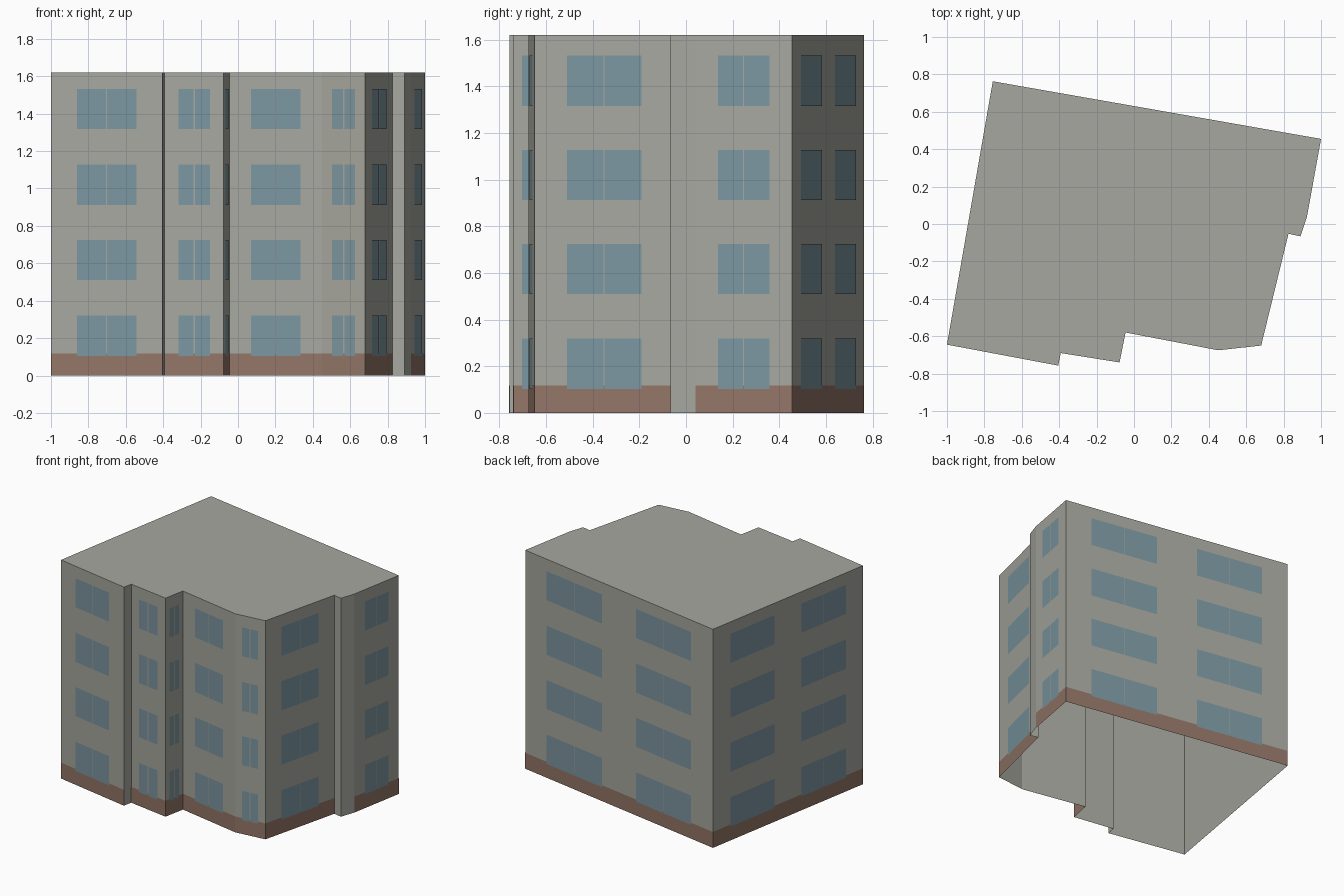
import bpy
import bmesh
from mathutils import Vector

cube = bpy.data.objects.get("Cube")
if cube:
    bpy.data.objects.remove(cube, do_unlink=True)

HEIGHT, PLINTH = 1.62, 0.118
FLOORS = [(0.103, 0.32), (0.51, 0.725), (0.912, 1.128), (1.317, 1.532)]

# Footprint corners, counter-clockwise from the front left
CORNERS = [(-1, -0.645), (-0.405, -0.757), (-0.392, -0.69), (-0.077, -0.74),
           (-0.045, -0.58), (0.45, -0.675), (0.68, -0.65), (0.826, -0.052),
           (0.89, -0.066), (0.925, 0.04), (1, 0.455), (-0.755, 0.763)]
BARE = {1, 7, 8}  # narrow returns without plinth or windows
SINGLE, DOUBLE = [(0.233, 0.767)], [(0.115, 0.41), (0.59, 0.885)]


def material(name, color):
    m = bpy.data.materials.new(name)
    m.use_nodes = True
    m.diffuse_color = (*color, 1)
    m.node_tree.nodes["Principled BSDF"].inputs["Base Color"].default_value = (*color, 1)
    return m


def finish(bm, name, mat):
    mesh = bpy.data.meshes.new(name)
    bm.to_mesh(mesh)
    bm.free()
    mesh.materials.append(mat)
    obj = bpy.data.objects.new(name, mesh)
    bpy.context.collection.objects.link(obj)


def wall_panel(bm, i, t0, t1, z0, z1, offset):
    """Thin upright panel on wall i, between two fractions of its length."""
    a = Vector((*CORNERS[i], 0))
    b = Vector((*CORNERS[(i + 1) % len(CORNERS)], 0))
    d = b - a
    out = Vector((d.y, -d.x, 0)).normalized() * offset
    bm.faces.new([bm.verts.new(a + d * t + out + Vector((0, 0, z)))
                  for t, z in ((t0, z0), (t1, z0), (t1, z1), (t0, z1))])


plaster = material("grey plaster", (0.39, 0.39, 0.35))
brick = material("brown plinth", (0.29, 0.18, 0.135))
glass = material("blue glass", (0.2, 0.305, 0.35))

# Walls and flat roof, open underneath
bm = bmesh.new()
low = [bm.verts.new((x, y, 0)) for x, y in CORNERS]
high = [bm.verts.new((x, y, HEIGHT)) for x, y in CORNERS]
for i in range(len(CORNERS)):
    j = (i + 1) % len(CORNERS)
    bm.faces.new((low[i], low[j], high[j], high[i]))
bm.faces.new(high)
finish(bm, "building_shell", plaster)

# Plinth band and window panes, laid just proud of the walls
plinth, panes = bmesh.new(), bmesh.new()
for i, corner in enumerate(CORNERS):
    if i in BARE:
        continue
    wall_panel(plinth, i, 0, 1, 0, PLINTH, 0.001)
    length = (Vector(CORNERS[(i + 1) % len(CORNERS)]) - Vector(corner)).length
    for start, end in (DOUBLE if length > 1 else SINGLE):
        mid = (start + end) / 2
        gap = (0.004 if length < 0.4 else 0.002) / length
        for z0, z1 in FLOORS:
            wall_panel(panes, i, start, mid - gap, z0, z1, 0.002)
            wall_panel(panes, i, mid + gap, end, z0, z1, 0.002)
finish(plinth, "plinth", brick)
finish(panes, "windows", glass)
